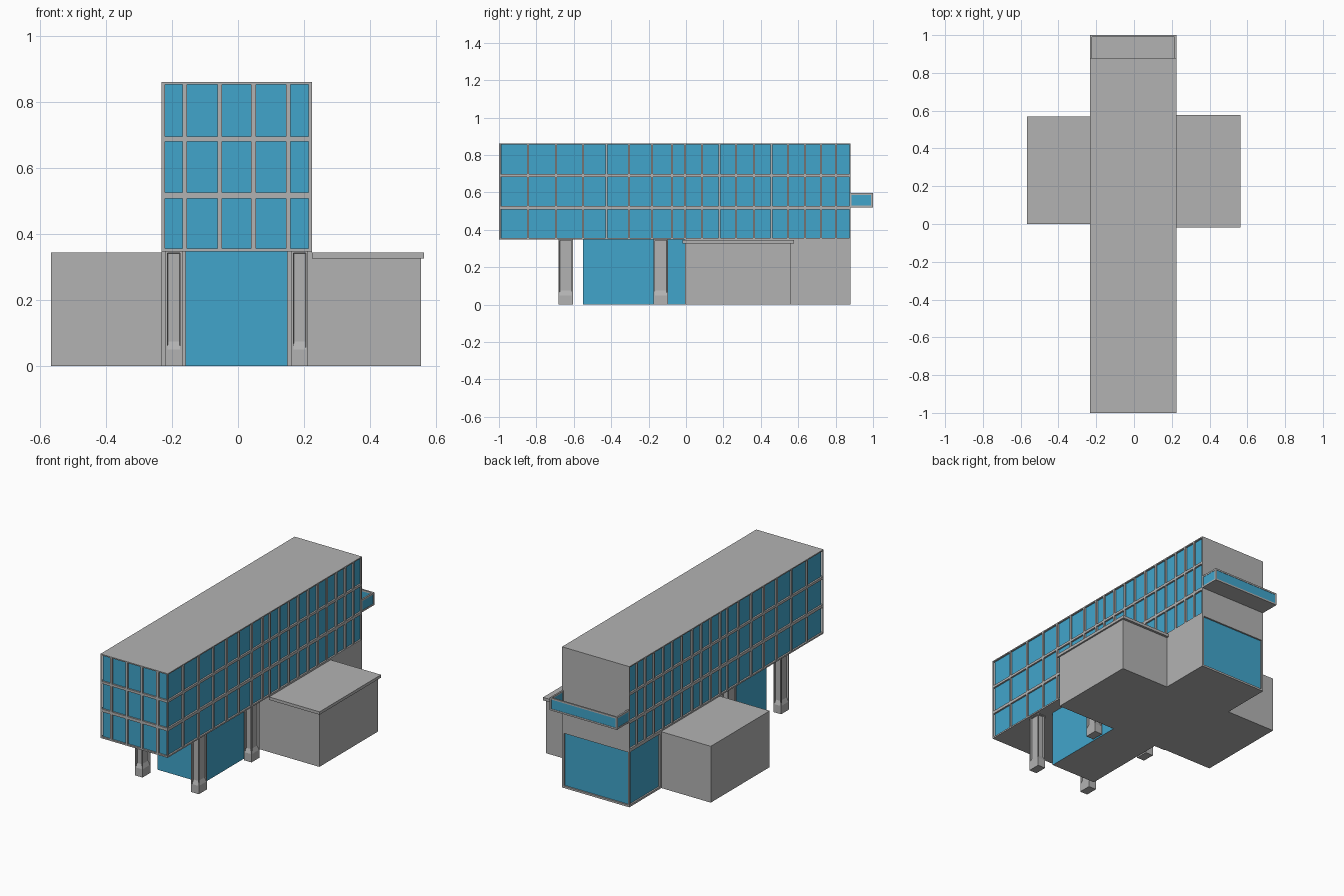
import bpy, bmesh
from mathutils import Vector

if "Cube" in bpy.data.objects:
    bpy.data.objects.remove(bpy.data.objects["Cube"])


def material(name, rgb):
    m = bpy.data.materials.new(name)
    m.diffuse_color = (*rgb, 1)
    m.use_nodes = True
    m.node_tree.nodes["Principled BSDF"].inputs["Base Color"].default_value = m.diffuse_color
    return m


GREY = material("concrete grey", (0.45, 0.45, 0.45))
BLUE = material("glass blue", (0.053, 0.376, 0.60))


def add_box(bm, x0, x1, y0, y1, z0, z1):
    verts = bmesh.ops.create_cube(bm, size=1)["verts"]
    for v in verts:
        v.co = Vector((x1 if v.co.x > 0 else x0,
                       y1 if v.co.y > 0 else y0,
                       z1 if v.co.z > 0 else z0))


def finish(name, bm, mats, rule=None):
    """Turn a bmesh into an object; rule(normal) gives the material index."""
    bm.normal_update()
    if rule:
        for f in bm.faces:
            f.material_index = int(rule(f.normal))
    me = bpy.data.meshes.new(name)
    bm.to_mesh(me)
    bm.free()
    for m in mats:
        me.materials.append(m)
    ob = bpy.data.objects.new(name, me)
    bpy.context.collection.objects.link(ob)
    return ob


def boxes(name, specs, mats=(GREY,), rule=None):
    bm = bmesh.new()
    for s in specs:
        add_box(bm, *s)
    return finish(name, bm, mats, rule)


# Main dimensions
X0, X1 = -0.232, 0.224          # long block width
Y0, Y1 = -1.0, 0.88             # long block length
Z0, Z1 = 0.347, 0.862           # long block height
CX = (X0 + X1) / 2
D = 0.010                       # depth of window recess
E = 0.007                       # edge frame width

# Upper block core: glass on front and both sides, plain at the back
boxes("upper_block_core", [(X0 + D, X1 - D, Y0 + D, Y1 - 0.002, Z0 + 0.002, Z1 - 0.002)],
      (GREY, BLUE), lambda n: abs(n.x) > 0.5 or n.y < -0.5)
boxes("roof_slab", [(X0, X1, Y0, Y1, Z1 - E, Z1)])
boxes("upper_floor_slab", [(X0, X1, Y0, Y1, Z0, Z0 + 0.009)])
boxes("upper_back_wall", [(X0, X1, Y1 - 0.006, Y1, Z0, Z1)])

# Horizontal bands between the storeys
bands = [(0.509, 0.527), (0.682, 0.697)]
specs = []
for a, b in bands:
    specs += [(X0, X0 + D, Y0, Y1, a, b), (X1 - D, X1, Y0, Y1, a, b),
              (X0, X1, Y0, Y0 + D, a, b)]
boxes("storey_bands", specs)

# Side mullions, spacing narrows towards the back
side_y = [-0.845, -0.695, -0.551, -0.425, -0.305, -0.182, -0.075, -0.005, 0.086,
          0.179, 0.267, 0.364, 0.457, 0.545, 0.636, 0.722, 0.802]
specs = []
for xa, xb in ((X0, X0 + D), (X1 - D, X1)):
    specs += [(xa, xb, y - 0.006, y + 0.006, Z0, Z1) for y in side_y]
    specs += [(xa, xb, Y0, Y0 + E, Z0, Z1), (xa, xb, Y1 - E, Y1, Z0, Z1)]
boxes("side_mullions", specs)

# Front mullions
boxes("front_mullions", [(CX + d - 0.007, CX + d + 0.007, Y0, Y0 + D, Z0, Z1)
                         for d in (-0.157, -0.051, 0.051, 0.157)])

# Glazed entrance lobby under the block
boxes("lobby", [(-0.159, 0.150, -0.55, 0.02, 0, Z0 + 0.003)],
      (GREY, BLUE), lambda n: abs(n.z) < 0.5)

# Ground floor under the rear half: glass at the back and the left
boxes("ground_floor_core", [(X0 + D, X1 - 0.002, 0.0, Y1 - D, 0, Z0 + 0.003)],
      (GREY, BLUE), lambda n: n.y > 0.5 or n.x < -0.5)
boxes("ground_floor_right_wall", [(X1 - 0.012, X1, 0.0, Y1, 0, Z0)])
boxes("ground_floor_front_wall", [(X0, X1, -0.005, 0.005, 0, Z0)])
F = 0.012
boxes("ground_floor_glass_frame", [
    (X0, X1, Y1 - D, Y1, 0, F), (X0, X1, Y1 - D, Y1, Z0 - F, Z0),
    (X0, X0 + D, Y1 - F, Y1, 0, Z0),
    (X0, X0 + D, 0.56, Y1, 0, F), (X0, X0 + D, 0.56, Y1, Z0 - F, Z0),
    (X0, X0 + D, 0.56, 0.57 + F, 0, Z0)])

# Side wings
boxes("left_wing", [(-0.567, X0 + 0.015, 0.0, 0.57, 0, 0.345)])
boxes("right_wing", [(X1 - 0.005, 0.555, -0.005, 0.562, 0, 0.33)])
boxes("right_wing_roof", [(X1, 0.565, -0.018, 0.577, 0.327, 0.345)])

# Balcony at the back: floor, rim with posts, and glass panels
B0, B1, T = 0.52, 0.597, 0.01
boxes("balcony_floor", [(X0, X1, Y1, 1.0, B0, B0 + T)])
specs = [(X0, X1, 1.0 - T, 1.0, B1 - T, B1)]
glass = [(X0 + 0.002, X1 - 0.002, 1.0 - 0.008, 1.0 - 0.002, B0 + 0.002, B1 - 0.002)]
for xa, xb in ((X0, X0 + T), (X1 - T, X1)):
    specs += [(xa, xb, Y1, 1.0, B1 - T, B1), (xa, xb, 1.0 - T, 1.0, B0, B1),
              (xa, xb, Y1, Y1 + 0.006, B0, B1)]
    glass.append((xa + 0.002, xb - 0.002, Y1, 1.0 - 0.002, B0 + 0.002, B1 - 0.002))
boxes("balcony_rim", specs)
boxes("balcony_glass", glass, (BLUE,))


# Pillars with a recessed panel on each side, sloped at its foot
def pillar(name, cx, cy):
    bm = bmesh.new()
    add_box(bm, cx - 0.026, cx + 0.026, cy - 0.039, cy + 0.039, 0, Z0 + 0.003)
    bm.normal_update()
    sides = [f for f in bm.faces if abs(f.normal.z) < 0.5]
    for thick, depth, foot in ((0.010, 0, 0.05), (0.002, -0.010, 0.075)):
        bmesh.ops.inset_individual(bm, faces=sides, thickness=thick, depth=depth)
        for v in {v for f in sides for v in f.verts}:
            if v.co.z < 0.15:
                v.co.z = foot
    finish(name, bm, (GREY,))


for row, cy in (("front", -0.644), ("rear", -0.134)):
    for side, s in (("left", -1), ("right", 1)):
        pillar(f"{row}_{side}_pillar", CX + s * 0.191, cy)
